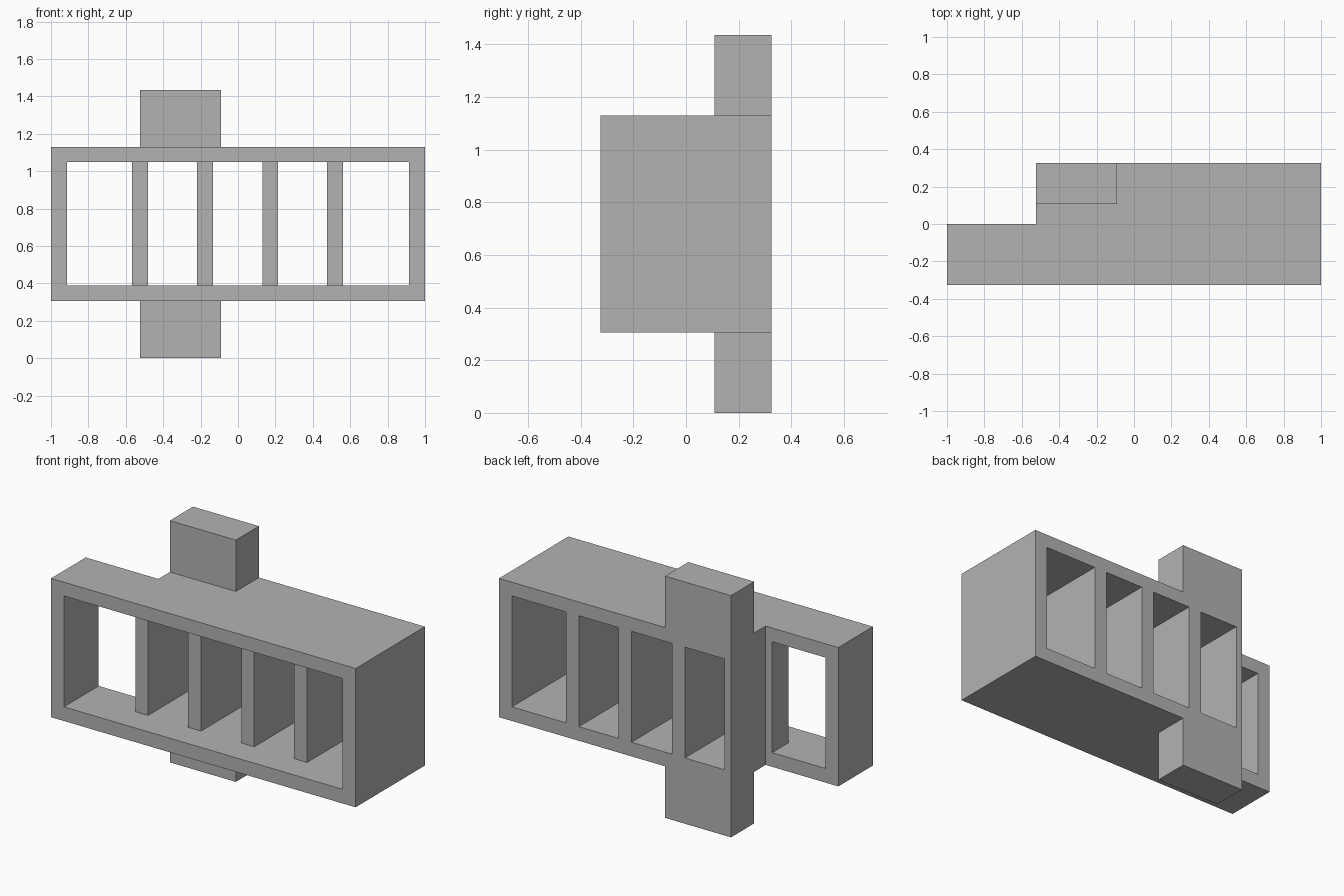
import bpy, bmesh

default = bpy.data.objects.get("Cube")
if default:
    bpy.data.objects.remove(default, do_unlink=True)

grey = bpy.data.materials.new("plain grey")
grey.use_nodes = True
COLOR = (0.45, 0.45, 0.45, 1)
grey.diffuse_color = COLOR
grey.node_tree.nodes["Principled BSDF"].inputs["Base Color"].default_value = COLOR


def prism(name, outline, z0, z1):
    """Extrude a plan outline from z0 up to z1."""
    bm = bmesh.new()
    base = bm.faces.new([bm.verts.new((x, y, z0)) for x, y in outline])
    top = bmesh.ops.extrude_face_region(bm, geom=[base])["geom"]
    verts = [v for v in top if isinstance(v, bmesh.types.BMVert)]
    bmesh.ops.translate(bm, verts=verts, vec=(0, 0, z1 - z0))
    bmesh.ops.recalc_face_normals(bm, faces=bm.faces)
    mesh = bpy.data.meshes.new(name)
    bm.to_mesh(mesh)
    bm.free()
    mesh.materials.append(grey)
    obj = bpy.data.objects.new(name, mesh)
    bpy.context.collection.objects.link(obj)
    return obj


def box(name, x0, x1, y0, y1, z0, z1):
    return prism(name, [(x0, y0), (x1, y0), (x1, y1), (x0, y1)], z0, z1)


def combine(target, tool, operation):
    """Apply a boolean with the tool object, then discard the tool."""
    mod = target.modifiers.new(operation.lower(), "BOOLEAN")
    mod.object, mod.operation, mod.solver = tool, operation, "EXACT"
    bpy.context.view_layer.objects.active = target
    bpy.ops.object.modifier_apply(modifier=mod.name)
    bpy.data.objects.remove(tool, do_unlink=True)


BACK = 0.325
STEP_X = -0.523
LOW, HIGH = 0.39, 1.048

# Casing with one shallow rear corner
frame = prism("divided_frame", [(-1, -BACK), (1, -BACK), (1, BACK),
                                (STEP_X, BACK), (STEP_X, 0), (-1, 0)], 0.306, 1.13)

# Upright block through the back of the casing
combine(frame, box("rear_post", STEP_X, -0.09, 0.108, BACK, 0, 1.435), "UNION")

# Shared recess in front of the dividers
combine(frame, box("front_recess", -0.915, 0.915, -0.5, -0.155, LOW, HIGH), "DIFFERENCE")

# Through openings, leaving four dividers between them
openings = [(-0.915, -0.566), (-0.482, -0.22), (-0.134, 0.13),
            (0.215, 0.476), (0.562, 0.915)]
for x0, x1 in openings:
    combine(frame, box("opening", x0, x1, -0.25, 0.5, LOW, HIGH), "DIFFERENCE")
